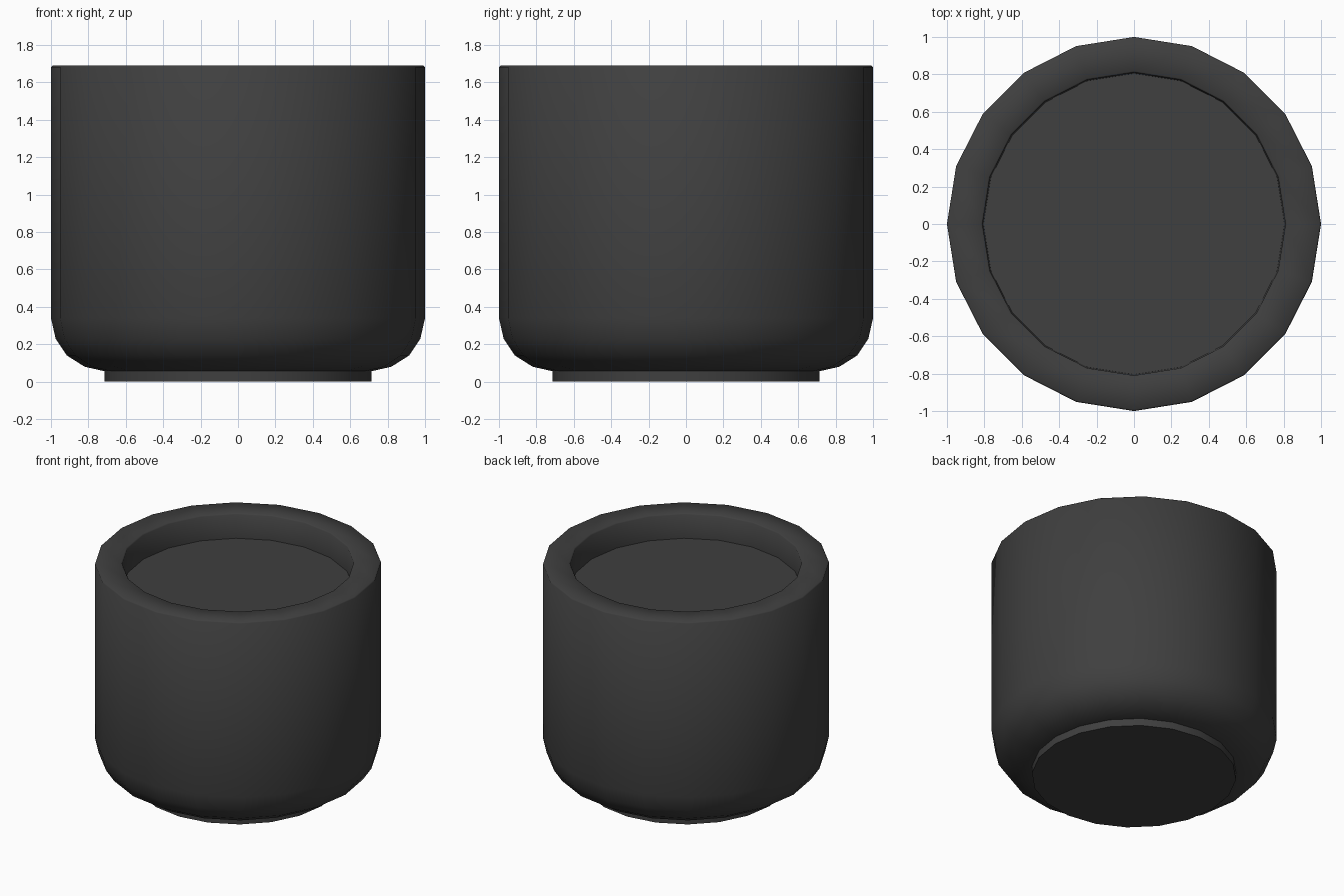
import bpy
import bmesh
import math

SIDES = 20

cube = bpy.data.objects.get("Cube")
if cube:
    bpy.data.objects.remove(cube, do_unlink=True)

charcoal = bpy.data.materials.new("charcoal")
charcoal.use_nodes = True
charcoal.diffuse_color = (0.05, 0.05, 0.05, 1)
charcoal.node_tree.nodes["Principled BSDF"].inputs["Base Color"].default_value = (0.05, 0.05, 0.05, 1)


def lathe(name, profile):
    """Turn a (radius, height) profile into a capped solid."""
    bm = bmesh.new()
    rings = []
    for r, z in profile:
        rings.append([bm.verts.new((r * math.cos(math.tau * i / SIDES),
                                    r * math.sin(math.tau * i / SIDES), z))
                      for i in range(SIDES)])
    for low, high in zip(rings, rings[1:]):
        for i in range(SIDES):
            j = (i + 1) % SIDES
            bm.faces.new((low[i], low[j], high[j], high[i]))
    bm.faces.new(rings[0][::-1])
    bm.faces.new(rings[-1])
    bmesh.ops.recalc_face_normals(bm, faces=bm.faces)
    mesh = bpy.data.meshes.new(name)
    bm.to_mesh(mesh)
    bm.free()
    mesh.materials.append(charcoal)
    obj = bpy.data.objects.new(name, mesh)
    bpy.context.collection.objects.link(obj)
    bpy.ops.object.select_all(action="DESELECT")
    obj.select_set(True)
    bpy.context.view_layer.objects.active = obj
    bpy.ops.object.shade_smooth_by_angle(angle=math.radians(50))
    return obj


# Rounded body with a softened thick rim and a recessed floor
lathe("pot_body", [
    (0.71, 0.055), (0.82, 0.08), (0.915, 0.14), (0.975, 0.23), (1, 0.34),
    (1, 1.682), (0.992, 1.69),
    (0.818, 1.69), (0.81, 1.682), (0.805, 1.5),
])

# Low foot under the body
lathe("pot_foot", [(0.715, 0), (0.715, 0.06)])
